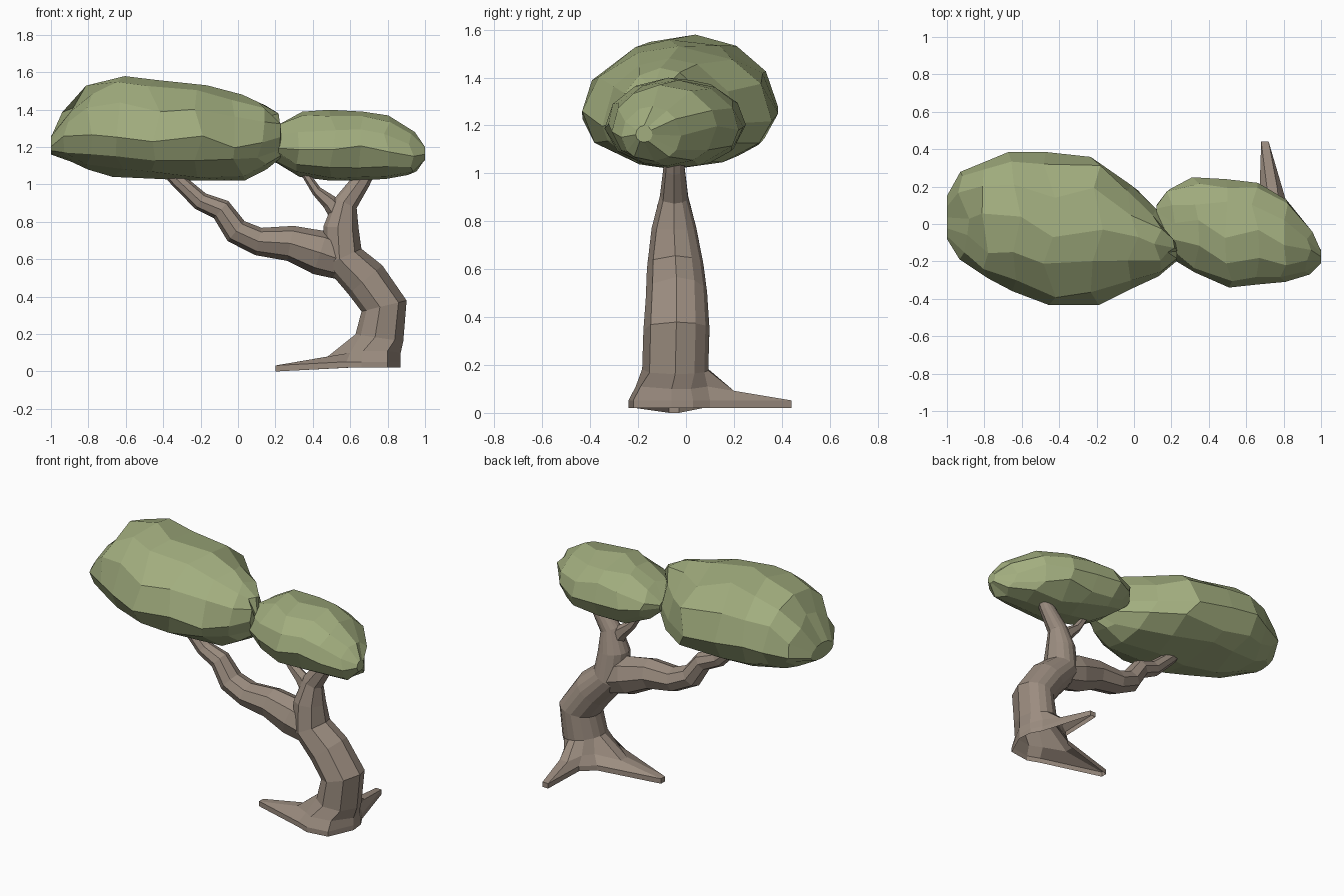
import bpy, bmesh, math, random
from mathutils import Vector

random.seed(4)


def material(name, color):
    m = bpy.data.materials.new(name)
    m.diffuse_color = color
    return m


BARK = material("bark", (0.33, 0.265, 0.215, 1))
LEAF = material("leaf", (0.36, 0.42, 0.21, 1))


def loft(name, rings, mat, open_start=False):
    """Skin equal-sized rings of points and cap the ends."""
    bm = bmesh.new()
    vs = [[bm.verts.new(p) for p in ring] for ring in rings]
    n = len(vs[0])
    for a, b in zip(vs, vs[1:]):
        for i in range(n):
            j = (i + 1) % n
            bm.faces.new((a[i], a[j], b[j], b[i]))
    if not open_start:
        bm.faces.new(vs[0])
    bm.faces.new(vs[-1])
    bmesh.ops.recalc_face_normals(bm, faces=bm.faces)
    me = bpy.data.meshes.new(name)
    bm.to_mesh(me)
    bm.free()
    me.materials.append(mat)
    ob = bpy.data.objects.new(name, me)
    bpy.context.collection.objects.link(ob)
    return ob


def tube_rings(path, angles):
    """Rings along (x, y, z, radius in the xz plane, radius along y)."""
    pts = [Vector(p[:3]) for p in path]
    rings = []
    for i, p in enumerate(path):
        t = pts[min(i + 1, len(pts) - 1)] - pts[max(i - 1, 0)]
        n = Vector((t.z, 0, -t.x)).normalized()
        rings.append([pts[i] + n * p[3] * math.cos(a) + Vector((0, p[4] * math.sin(a), 0))
                      for a in map(math.radians, angles)])
    return rings


def limb(name, path, sides=8):
    return loft(name, tube_rings(path, [360 * k / sides for k in range(sides)]), BARK)


def canopy(name, rows, sides, mid, jitter):
    """Faceted foliage from rows of (x, y min, y max, z min, z max)."""
    rings = []
    for x, y0, y1, z0, z1 in rows:
        zm = z0 + (z1 - z0) * mid
        inner = 0 < len(rings) < len(rows) - 1
        ring = []
        for k in range(sides):
            d = random.uniform(-jitter, jitter) if inner else 0
            e = random.uniform(-0.12, 0.12) if inner else 0
            a = 2 * math.pi * k / sides + e
            s = math.sin(a)
            ring.append((x + d, (y0 + y1) / 2 + (y1 - y0) / 2 * math.cos(a),
                         zm + s * ((z1 - zm) if s > 0 else (zm - z0))))
        rings.append(ring)
    return loft(name, rings, LEAF)


# Root flare: ground outline and the ridge line above it, two spreading roots
ground = [(0.87, -0.06), (0.86, 0.03), (0.82, 0.10), (0.72, 0.44), (0.68, 0.44), (0.67, 0.14),
          (0.59, 0.07), (0.20, -0.03), (0.20, -0.07), (0.58, -0.21), (0.66, -0.24), (0.80, -0.22)]
ridge = [(0.87, -0.06, 0.10), (0.855, 0.02, 0.10), (0.81, 0.09, 0.11), (0.765, 0.20, 0.092),
         (0.71, 0.20, 0.092), (0.67, 0.11, 0.11), (0.62, 0.05, 0.11), (0.48, -0.02, 0.08),
         (0.48, -0.08, 0.08), (0.60, -0.16, 0.10), (0.67, -0.21, 0.11), (0.80, -0.19, 0.11)]
base = [(x, y, 0.0 if x < 0.3 else 0.02) for x, y in ground]
lip = [(x, y, z + 0.032) for x, y, z in base]

# Leaning trunk, open underneath, continuing into the right-hand branch
Y = -0.04
trunk = tube_rings([
    (0.755, -0.045, 0.18, 0.13, 0.14), (0.78, Y, 0.35, 0.125, 0.14),
    (0.68, Y, 0.49, 0.12, 0.13), (0.56, -0.045, 0.61, 0.11, 0.12),
    (0.55, -0.05, 0.77, 0.095, 0.095), (0.575, -0.05, 0.90, 0.065, 0.06),
    (0.66, -0.05, 1.02, 0.05, 0.045), (0.72, -0.05, 1.13, 0.04, 0.035)],
    [0, 35, 60, 80, 100, 125, 150, 170, 190, 220, 260, 310])
loft("trunk", [base, lip, ridge] + trunk, BARK, open_start=True)

# Long branch reaching left
limb("left_branch", [
    (0.60, Y, 0.58, 0.10, 0.10), (0.44, -0.045, 0.635, 0.12, 0.115),
    (0.28, -0.05, 0.685, 0.095, 0.10), (0.11, -0.05, 0.695, 0.075, 0.09),
    (-0.01, -0.055, 0.75, 0.07, 0.08), (-0.09, -0.055, 0.865, 0.06, 0.065),
    (-0.20, -0.055, 0.91, 0.05, 0.05), (-0.33, -0.05, 1.03, 0.04, 0.04),
    (-0.42, -0.05, 1.12, 0.03, 0.03)])

# Small twig under the right canopy
limb("twig", [
    (0.57, -0.05, 0.80, 0.06, 0.055), (0.49, -0.05, 0.905, 0.042, 0.04),
    (0.42, -0.05, 0.965, 0.027, 0.03), (0.37, -0.05, 1.04, 0.022, 0.025),
    (0.34, -0.05, 1.10, 0.02, 0.02)], 6)

# Faceted foliage masses
canopy("left_canopy", [
    (-1.0, -0.08, 0.15, 1.16, 1.26), (-0.91, -0.19, 0.28, 1.12, 1.41),
    (-0.81, -0.29, 0.34, 1.08, 1.53), (-0.64, -0.36, 0.385, 1.04, 1.58),
    (-0.45, -0.435, 0.385, 1.03, 1.56), (-0.20, -0.435, 0.36, 1.02, 1.53),
    (0.0, -0.35, 0.21, 1.02, 1.48), (0.12, -0.28, 0.08, 1.08, 1.44),
    (0.20, -0.20, -0.04, 1.14, 1.38), (0.23, -0.16, -0.10, 1.20, 1.28)], 12, 0.42, 0.035)
canopy("right_canopy", [
    (0.12, 0.03, 0.10, 1.18, 1.24), (0.20, -0.17, 0.19, 1.11, 1.32),
    (0.33, -0.26, 0.25, 1.04, 1.39), (0.50, -0.34, 0.24, 1.02, 1.40),
    (0.65, -0.325, 0.22, 1.02, 1.39), (0.80, -0.31, 0.13, 1.03, 1.37),
    (0.93, -0.27, -0.02, 1.05, 1.28), (1.0, -0.21, -0.14, 1.13, 1.20)], 12, 0.45, 0.025)
